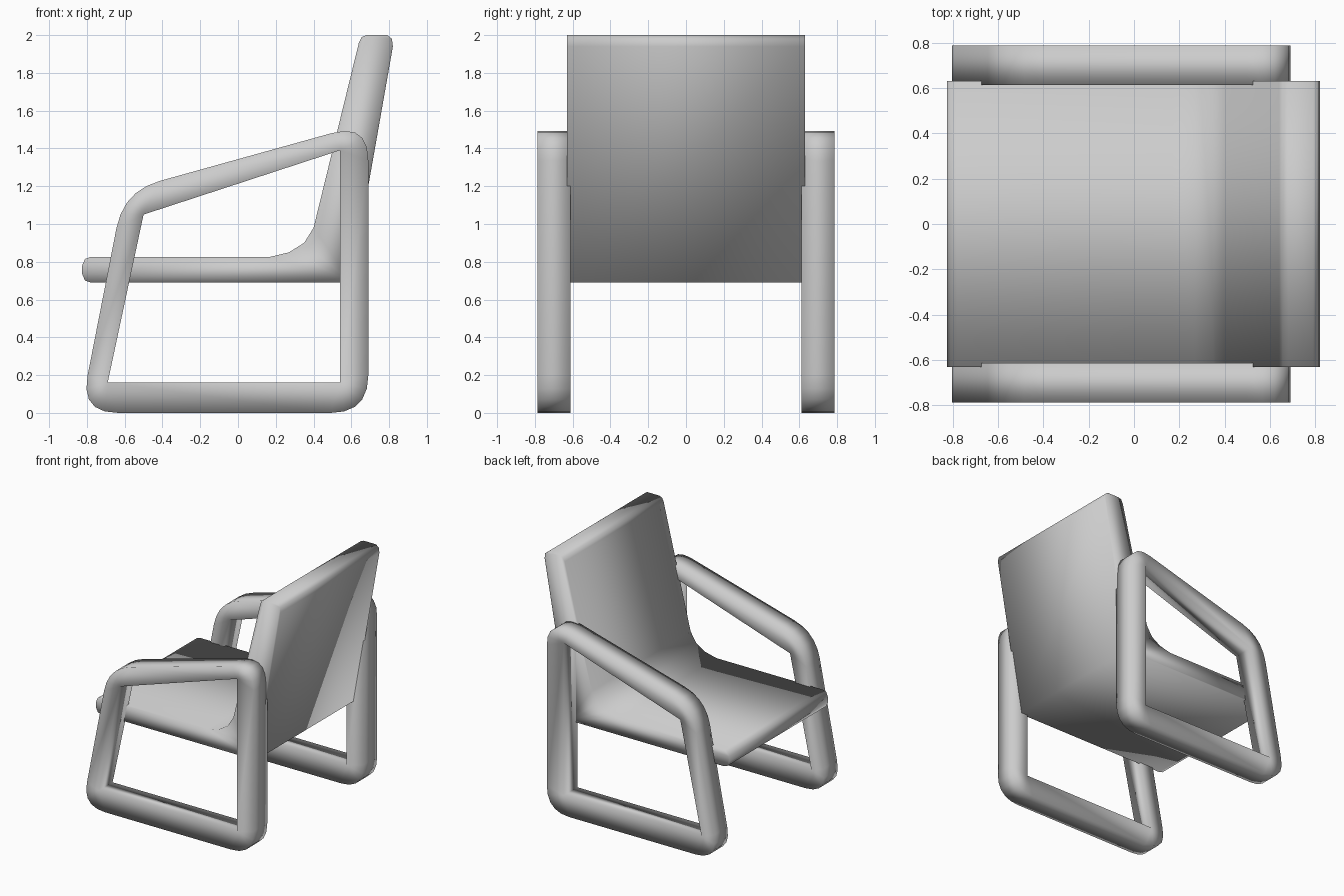
import bpy, bmesh
from mathutils import Vector

cube = bpy.data.objects.get("Cube")
if cube:
    bpy.data.objects.remove(cube)

grey = bpy.data.materials.new("plain grey")
grey.use_nodes = True
grey.diffuse_color = (0.6, 0.6, 0.6, 1)
grey.node_tree.nodes["Principled BSDF"].inputs["Base Color"].default_value = (0.6, 0.6, 0.6, 1)


def finish(bm, name):
    """Turn a bmesh into a soft-shaded object."""
    bmesh.ops.recalc_face_normals(bm, faces=bm.faces)
    mesh = bpy.data.meshes.new(name)
    bm.to_mesh(mesh)
    bm.free()
    mesh.materials.append(grey)
    mesh.shade_smooth()
    obj = bpy.data.objects.new(name, mesh)
    bpy.context.collection.objects.link(obj)
    return obj


def round_corner(before, corner, after, reach=0.2, steps=5):
    """Points of a curve that softens one corner of an outline."""
    a = corner + (before - corner).normalized() * reach
    b = corner + (after - corner).normalized() * reach
    ts = [i / steps for i in range(steps + 1)]
    return [a * (1 - t) ** 2 + corner * 2 * t * (1 - t) + b * t * t for t in ts]


# Seat and backrest: one side profile extruded across the width
profile = [(-0.78, 0.69), (0.6, 0.69), (0.82, 1.94), (0.815, 1.98), (0.79, 2.0),
           (0.68, 2.0), (0.655, 1.99), (0.64, 1.96), (0.4, 0.98), (0.35, 0.9),
           (0.27, 0.85), (0.17, 0.826), (-0.78, 0.826), (-0.81, 0.815),
           (-0.825, 0.78), (-0.825, 0.735), (-0.81, 0.7)]
bm = bmesh.new()
side = bm.faces.new([bm.verts.new((x, -0.63, z)) for x, z in profile])
new = bmesh.ops.extrude_face_region(bm, geom=[side], use_keep_orig=True)["geom"]
bmesh.ops.translate(bm, vec=(0, 1.26, 0),
                    verts=[v for v in new if isinstance(v, bmesh.types.BMVert)])
finish(bm, "seat_and_backrest")

# Side frames: sharp inner opening, rounded outer outline
inner = [(-0.69, 0.16), (0.54, 0.16), (0.54, 1.39), (-0.5, 1.05)]
outer = [Vector(p) for p in [(-0.835, 0), (0.69, 0), (0.69, 1.535), (-0.605, 1.175)]]


def side_frame(name, y0, y1):
    bm = bmesh.new()
    rings = []
    for i, (ix, iz) in enumerate(inner):
        pivots = [bm.verts.new((ix, y, iz)) for y in (y0, y1)]
        for p in round_corner(outer[i - 1], outer[i], outer[(i + 1) % 4]):
            rims = [bm.verts.new((p.x, y, p.y)) for y in (y0, y1)]
            rings.append((pivots[0], rims[0], rims[1], pivots[1]))
    for k, a in enumerate(rings):
        b = rings[(k + 1) % len(rings)]
        for j in range(4):
            loop = [a[j], a[(j + 1) % 4], b[(j + 1) % 4], b[j]]
            loop = list(dict.fromkeys(loop))
            if len(loop) > 2:
                bm.faces.new(loop)
    finish(bm, name)


side_frame("right_side_frame", -0.787, -0.612)
side_frame("left_side_frame", 0.612, 0.787)
